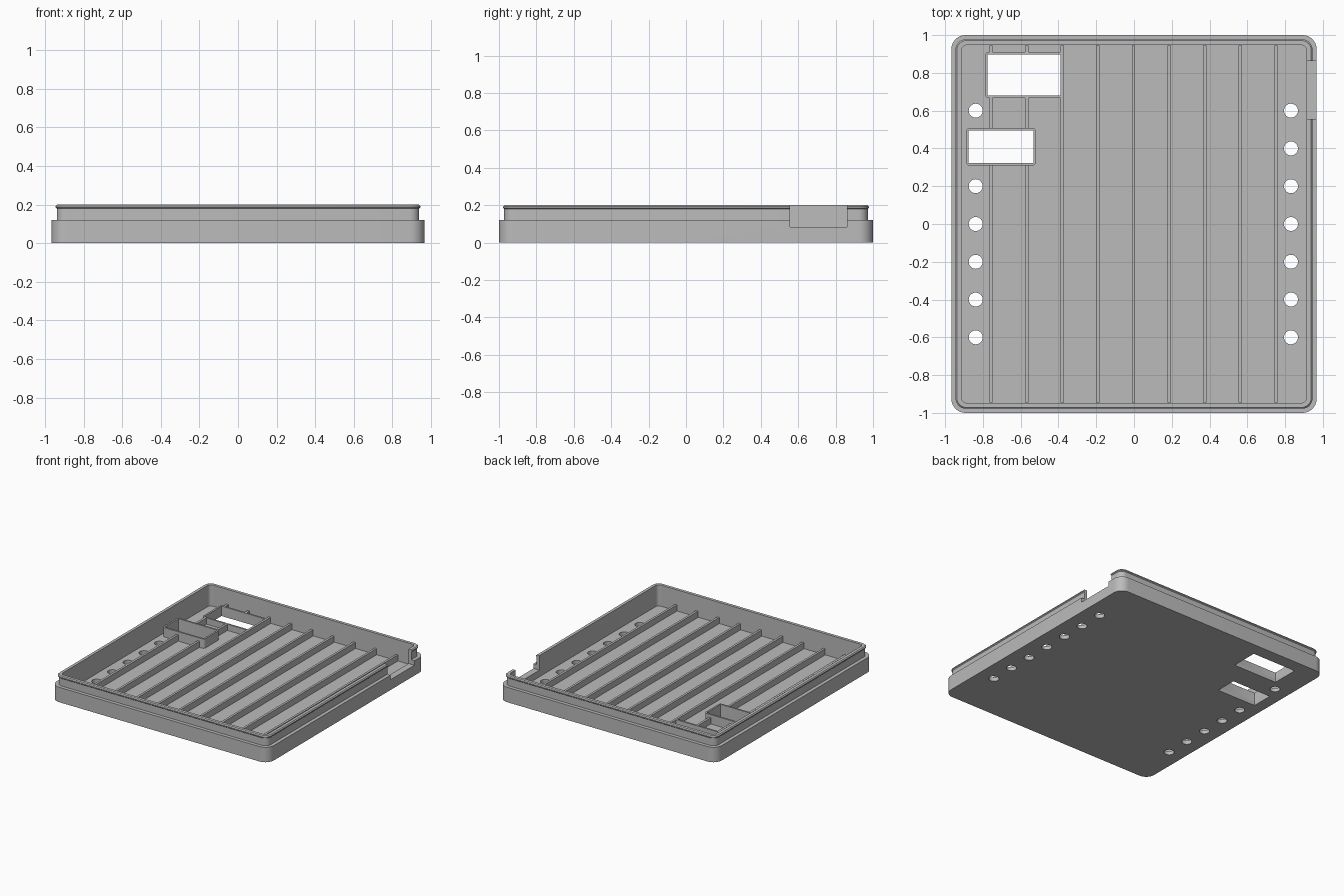
import bpy, bmesh, math

cube = bpy.data.objects.get("Cube")
if cube:
    bpy.data.objects.remove(cube, do_unlink=True)

grey = bpy.data.materials.new("plain grey")
grey.use_nodes = True
grey.diffuse_color = (0.5, 0.5, 0.5, 1)
grey.node_tree.nodes["Principled BSDF"].inputs["Base Color"].default_value = (0.5, 0.5, 0.5, 1)


def finish(name, bm, smooth=True):
    bmesh.ops.recalc_face_normals(bm, faces=bm.faces)
    mesh = bpy.data.meshes.new(name)
    bm.to_mesh(mesh)
    bm.free()
    mesh.materials.append(grey)
    ob = bpy.data.objects.new(name, mesh)
    bpy.context.collection.objects.link(ob)
    return ob


def shade(ob):
    bpy.ops.object.select_all(action='DESELECT')
    ob.select_set(True)
    bpy.context.view_layer.objects.active = ob
    bpy.ops.object.shade_smooth_by_angle(angle=math.radians(30))


def ring(bm, x0, x1, y0, y1, r, z, seg=8):
    """Rounded rectangle of vertices at height z."""
    verts = []
    corners = [(x1 - r, y1 - r), (x0 + r, y1 - r), (x0 + r, y0 + r), (x1 - r, y0 + r)]
    for q, (cx, cy) in enumerate(corners):
        for i in range(seg + 1):
            a = math.pi / 2 * (q + i / seg)
            verts.append(bm.verts.new((cx + r * math.cos(a), cy + r * math.sin(a), z)))
    return verts


def bridge(bm, a, b):
    n = len(a)
    for i in range(n):
        bm.faces.new((a[i], a[(i + 1) % n], b[(i + 1) % n], b[i]))


def add_box(bm, x0, x1, y0, y1, z0, z1):
    res = bmesh.ops.create_cube(bm, size=1)
    for v in res["verts"]:
        v.co = ((x0 + x1) / 2 + v.co.x * (x1 - x0),
                (y0 + y1) / 2 + v.co.y * (y1 - y0),
                (z0 + z1) / 2 + v.co.z * (z1 - z0))


FLOOR, RIB_TOP = 0.03, 0.08

# Tray shell: (inset from the outer edge, height, corner radius)
profile = [(0, 0, .075), (0, .12, .075), (.028, .12, .05), (.028, .18, .05),
           (.022, .186, .055), (.022, .193, .055), (.029, .2, .05),
           (.053, .2, .028), (.053, FLOOR, .028)]
bm = bmesh.new()
rings = [ring(bm, -.967 + d, .967 - d, -1 + d, 1 - d, r, z) for d, z, r in profile]
for a, b in zip(rings, rings[1:]):
    bridge(bm, a, b)
bm.faces.new(rings[0])
bm.faces.new(rings[-1])
tray = finish("tray_shell", bm)

# Openings: (x0, x1, y0, y1)
large_opening = (-.775, -.388, .68, .897)
small_opening = (-.876, -.532, .323, .495)

# Cutter for vent holes, openings and the side notch
bm = bmesh.new()
hole_spots = [(.831, k * .2) for k in range(-3, 4)]
hole_spots += [(-.838, k * .2) for k in (-3, -2, -1, 0, 1, 3)]
for x, y in hole_spots:
    res = bmesh.ops.create_cone(bm, cap_ends=True, segments=32, radius1=.037, radius2=.037, depth=.2)
    bmesh.ops.translate(bm, verts=res["verts"], vec=(x, y, 0))
for o in (large_opening, small_opening):
    add_box(bm, *o, -.1, .1)
add_box(bm, .88, 1.1, .557, .862, .083, .3)
cutter = finish("opening_cutter", bm)
cutter.hide_render = True

mod = tray.modifiers.new("openings", 'BOOLEAN')
mod.operation = 'DIFFERENCE'
mod.solver = 'EXACT'
mod.object = cutter
bpy.context.view_layer.objects.active = tray
bpy.ops.object.modifier_apply(modifier=mod.name)
bpy.data.objects.remove(cutter, do_unlink=True)
shade(tray)


# Raised frames around the openings
def frame(name, opening, rim, top):
    x0, x1, y0, y1 = opening
    bm = bmesh.new()
    o = (x0 - rim, x1 + rim, y0 - rim, y1 + rim, .02)
    i = (x0, x1, y0, y1, .001)
    loops = [ring(bm, *o, FLOOR - .002, 4), ring(bm, *o, top, 4),
             ring(bm, *i, top, 4), ring(bm, *i, FLOOR - .002, 4)]
    for k in range(4):
        bridge(bm, loops[k], loops[(k + 1) % 4])
    shade(finish(name, bm))


frame("large_opening_frame", large_opening, .014, RIB_TOP)
frame("small_opening_frame", small_opening, .014, .105)

# Stiffening ribs; the first two are interrupted by the frames
whole = [(-.945, .945)]
broken = [(-.945, .312), (.506, .669), (.908, .945)]
for k in range(9):
    x = -.757 + k * .1886
    bm = bmesh.new()
    for y0, y1 in (broken if k < 2 else whole):
        add_box(bm, x - .009, x + .009, y0, y1, FLOOR - .002, RIB_TOP)
    finish(f"rib_{k + 1}", bm)
